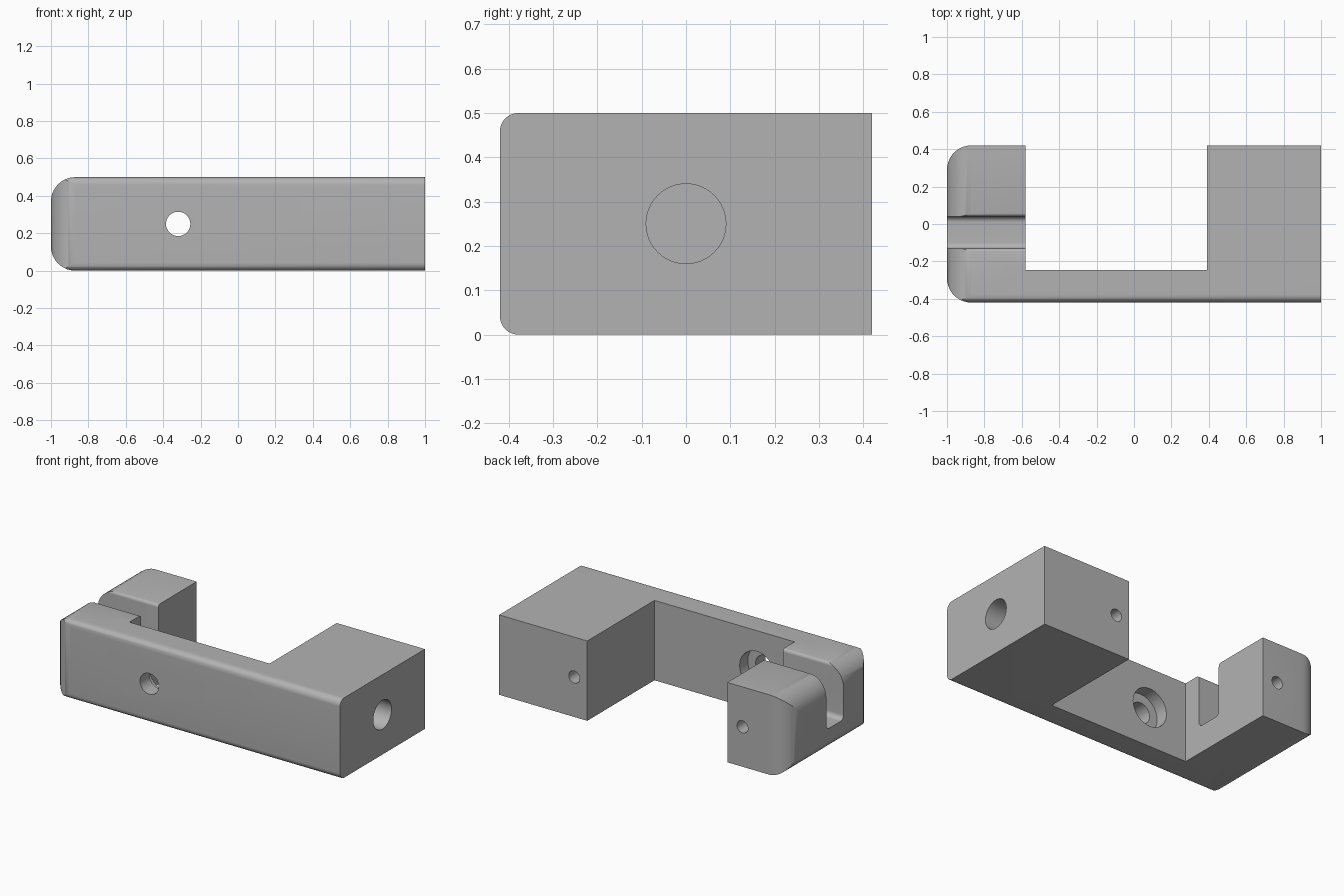
import bpy
import bmesh
import math
from mathutils import Vector

if "Cube" in bpy.data.objects:
    bpy.data.objects.remove(bpy.data.objects["Cube"], do_unlink=True)

grey = bpy.data.materials.new("plain grey")
grey.use_nodes = True
colour = (0.45, 0.45, 0.45, 1)
grey.diffuse_color = colour
grey.node_tree.nodes["Principled BSDF"].inputs["Base Color"].default_value = colour


def rounded(corners, steps=10):
    """Outline with right-angle corners (u, v, radius) turned into arcs."""
    outline = []
    for i, (u, v, r) in enumerate(corners):
        p = Vector((u, v))
        if r == 0:
            outline.append(p)
            continue
        a = (Vector(corners[i - 1][:2]) - p).normalized()
        b = (Vector(corners[(i + 1) % len(corners)][:2]) - p).normalized()
        centre = p + r * (a + b)
        for k in range(steps + 1):
            t = math.pi / 2 * k / steps
            outline.append(centre - r * (b * math.cos(t) + a * math.sin(t)))
    return outline


def prism(name, outline, axis, low, high):
    """Extrude an outline along an axis, between low and high."""
    place = {"x": lambda u, v, w: (w, u, v),
             "y": lambda u, v, w: (u, w, v),
             "z": lambda u, v, w: (u, v, w)}[axis]
    bm = bmesh.new()
    ends = [[bm.verts.new(place(u, v, w)) for u, v in outline] for w in (low, high)]
    n = len(outline)
    for ring in ends:
        bm.faces.new(ring)
    for i in range(n):
        j = (i + 1) % n
        bm.faces.new((ends[0][i], ends[0][j], ends[1][j], ends[1][i]))
    bmesh.ops.recalc_face_normals(bm, faces=bm.faces)
    mesh = bpy.data.meshes.new(name)
    bm.to_mesh(mesh)
    bm.free()
    mesh.materials.append(grey)
    obj = bpy.data.objects.new(name, mesh)
    bpy.context.collection.objects.link(obj)
    return obj


def bore(name, u, v, r, axis, low, high):
    circle = [(u + r * math.cos(k * math.tau / 48), v + r * math.sin(k * math.tau / 48))
              for k in range(48)]
    return prism(name, circle, axis, low, high)


def combine(body, tool, operation):
    bpy.context.view_layer.objects.active = body
    mod = body.modifiers.new(operation, "BOOLEAN")
    mod.operation = operation
    mod.solver = "EXACT"
    mod.object = tool
    bpy.ops.object.modifier_apply(modifier=mod.name)
    bpy.data.objects.remove(tool, do_unlink=True)


END_R, FRONT_R, RIM_R = 0.13, 0.042, 0.02
BACK, TOP, MID = 0.42, 0.5, 0.25

# U-shaped bracket seen from above, with a rounded right-hand end
body = prism("bracket_body", rounded([
    (-1, -BACK, END_R), (1, -BACK, 0), (1, BACK, 0), (0.39, BACK, 0),
    (0.39, -0.245, 0), (-0.58, -0.245, 0), (-0.58, BACK, 0), (-1, BACK, END_R)]),
    "z", 0, TOP)

# Rounded end and rounded front edges
combine(body, prism("end_rounding", rounded([
    (-1, 0, END_R), (1.2, 0, 0), (1.2, TOP, 0), (-1, TOP, END_R)]),
    "y", -0.6, 0.6), "INTERSECT")
combine(body, prism("front_rounding", rounded([
    (-BACK, 0, FRONT_R), (0.6, 0, 0), (0.6, TOP, 0), (-BACK, TOP, FRONT_R)]),
    "x", -1.2, 1.2), "INTERSECT")

# Slot across the arm, with soft floor corners and rim
rim = TOP + 0.0005
combine(body, prism("slot", rounded([
    (-0.13, 0.17, 0.03), (0.04, 0.17, 0.03), (0.04, rim, RIM_R), (0.15, rim, 0),
    (0.15, 0.7, 0), (-0.24, 0.7, 0), (-0.24, rim, 0), (-0.13, rim, RIM_R)]),
    "x", -1.2, -0.5), "DIFFERENCE")

# Screw hole with counterbore, end socket and the two rear pin holes
for hole in (
        bore("screw_hole", -0.32, MID, 0.065, "y", -0.6, -0.28),
        bore("counterbore", -0.32, MID, 0.12, "y", -0.325, -0.1),
        bore("end_socket", 0, MID, 0.09, "x", 0.65, 1.1),
        bore("block_pin_hole", 0.48, MID, 0.038, "y", 0.15, 0.6),
        bore("arm_pin_hole", -0.685, MID, 0.038, "y", 0.15, 0.6)):
    combine(body, hole, "DIFFERENCE")

# Smooth shading on the curves, crisp edges elsewhere
bpy.ops.object.select_all(action="DESELECT")
body.select_set(True)
bpy.context.view_layer.objects.active = body
bpy.ops.object.shade_smooth_by_angle(angle=math.radians(30))
